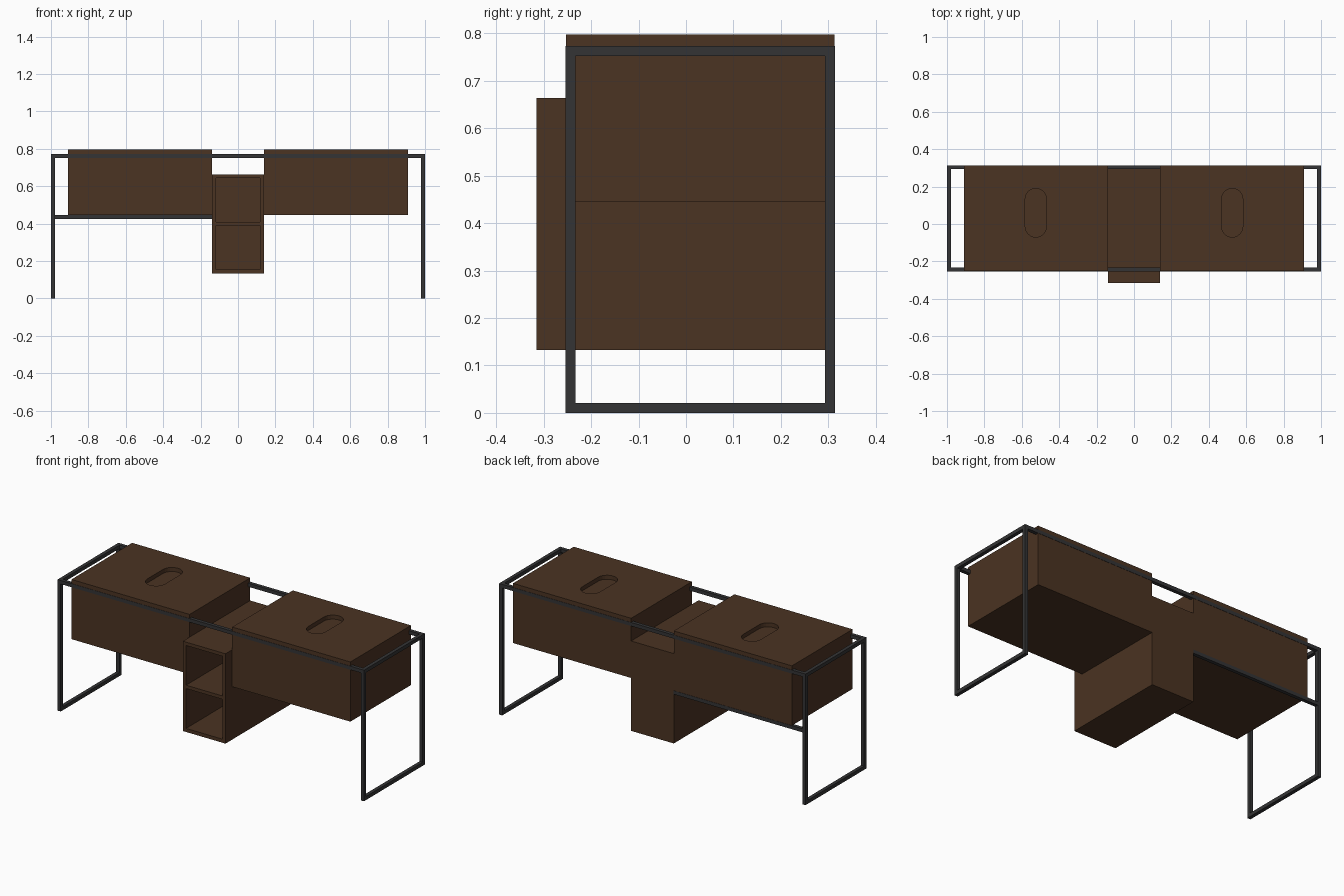
import bpy
import bmesh
import math
from mathutils import Matrix

cube = bpy.data.objects.get("Cube")
if cube:
    bpy.data.objects.remove(cube, do_unlink=True)


def make_material(name, color):
    mat = bpy.data.materials.new(name)
    mat.use_nodes = True
    mat.diffuse_color = color
    mat.node_tree.nodes["Principled BSDF"].inputs["Base Color"].default_value = color
    return mat


wood = make_material("dark walnut", (0.07, 0.033, 0.016, 1))
metal = make_material("charcoal metal", (0.034, 0.034, 0.035, 1))


def add_object(name, bm, mat):
    mesh = bpy.data.meshes.new(name)
    bm.to_mesh(mesh)
    bm.free()
    mesh.materials.append(mat)
    obj = bpy.data.objects.new(name, mesh)
    bpy.context.collection.objects.link(obj)
    return obj


def box(name, x, y, z, mat):
    """Box from (min, max) ranges on each axis."""
    bm = bmesh.new()
    spans = (x, y, z)
    centre = [(a + b) / 2 for a, b in spans]
    size = [b - a for a, b in spans]
    bmesh.ops.create_cube(bm, size=1, matrix=Matrix.Translation(centre) @ Matrix.Diagonal((*size, 1)))
    return add_object(name, bm, mat)


def slot(name, x, y, radius, length, z, mat, steps=12):
    """Upright prism with a rounded slot outline, long along y."""
    bm = bmesh.new()
    straight = length / 2 - radius
    outline = []
    for side in (1, -1):
        for i in range(steps + 1):
            a = math.pi * i / steps
            outline.append(bm.verts.new((x + side * radius * math.cos(a),
                                         y + side * (straight + radius * math.sin(a)), z[0])))
    face = bm.faces.new(outline)
    top = bmesh.ops.extrude_face_region(bm, geom=[face])["geom"]
    bmesh.ops.translate(bm, vec=(0, 0, z[1] - z[0]),
                        verts=[v for v in top if isinstance(v, bmesh.types.BMVert)])
    bmesh.ops.recalc_face_normals(bm, faces=bm.faces)
    return add_object(name, bm, mat)


def cut(target, cutter):
    """Subtract the cutter, then discard it."""
    cutter.hide_render = True
    mod = target.modifiers.new("cut", "BOOLEAN")
    mod.operation = "DIFFERENCE"
    mod.solver = "EXACT"
    mod.object = cutter
    bpy.context.view_layer.objects.active = target
    bpy.ops.object.modifier_apply(modifier=mod.name)
    bpy.data.objects.remove(cutter, do_unlink=True)


# Main dimensions
BAR = 0.021
FRONT, BACK = -0.254, 0.314
FRAME_TOP = 0.773
BOX_BOTTOM, BOX_TOP = 0.445, 0.797
INNER, OUTER = 0.139, 0.91
front_bar = (FRONT, FRONT + BAR)
back_bar = (BACK - BAR, BACK)
top_bar = (FRAME_TOP - BAR, FRAME_TOP)
box_depth = (FRONT + 0.0015, BACK - 0.0015)

for side, sign in (("left", 1), ("right", -1)):
    def mirrored(a, b):
        return tuple(sorted((sign * a, sign * b)))

    # Rectangular end frame
    end = mirrored(1 - BAR, 1)
    box(f"{side}_front_leg", end, front_bar, (0, FRAME_TOP), metal)
    box(f"{side}_back_leg", end, back_bar, (0, FRAME_TOP), metal)
    between = (front_bar[1], back_bar[0])
    box(f"{side}_foot_bar", end, between, (0, BAR), metal)
    box(f"{side}_top_bar", end, between, top_bar, metal)

    # Storage box with a recessed finger slot in its top
    storage = box(f"{side}_storage_box", mirrored(INNER, OUTER), box_depth,
                  (BOX_BOTTOM, BOX_TOP), wood)
    cut(storage, slot("slot_cutter", sign * 0.525, 0.06, 0.057, 0.26,
                      (BOX_TOP - 0.024, BOX_TOP + 0.05), wood))

# Long rails joining the end frames
rail_span = (BAR - 1, 1 - BAR)
box("front_rail", rail_span, front_bar, top_bar, metal)
box("back_rail", rail_span, back_bar, top_bar, metal)
box("lower_back_rail", (BAR - 1, -INNER), back_bar, (BOX_BOTTOM - BAR, BOX_BOTTOM), metal)

# Central cabinet with two open compartments
cabinet = box("centre_cabinet", (-INNER, INNER), (-0.315, box_depth[1]), (0.133, 0.663), wood)
for z in ((0.154, 0.389), (0.409, 0.643)):
    cut(cabinet, box("compartment_cutter", (-0.118, 0.118), (-0.4, 0.293), z, wood))
